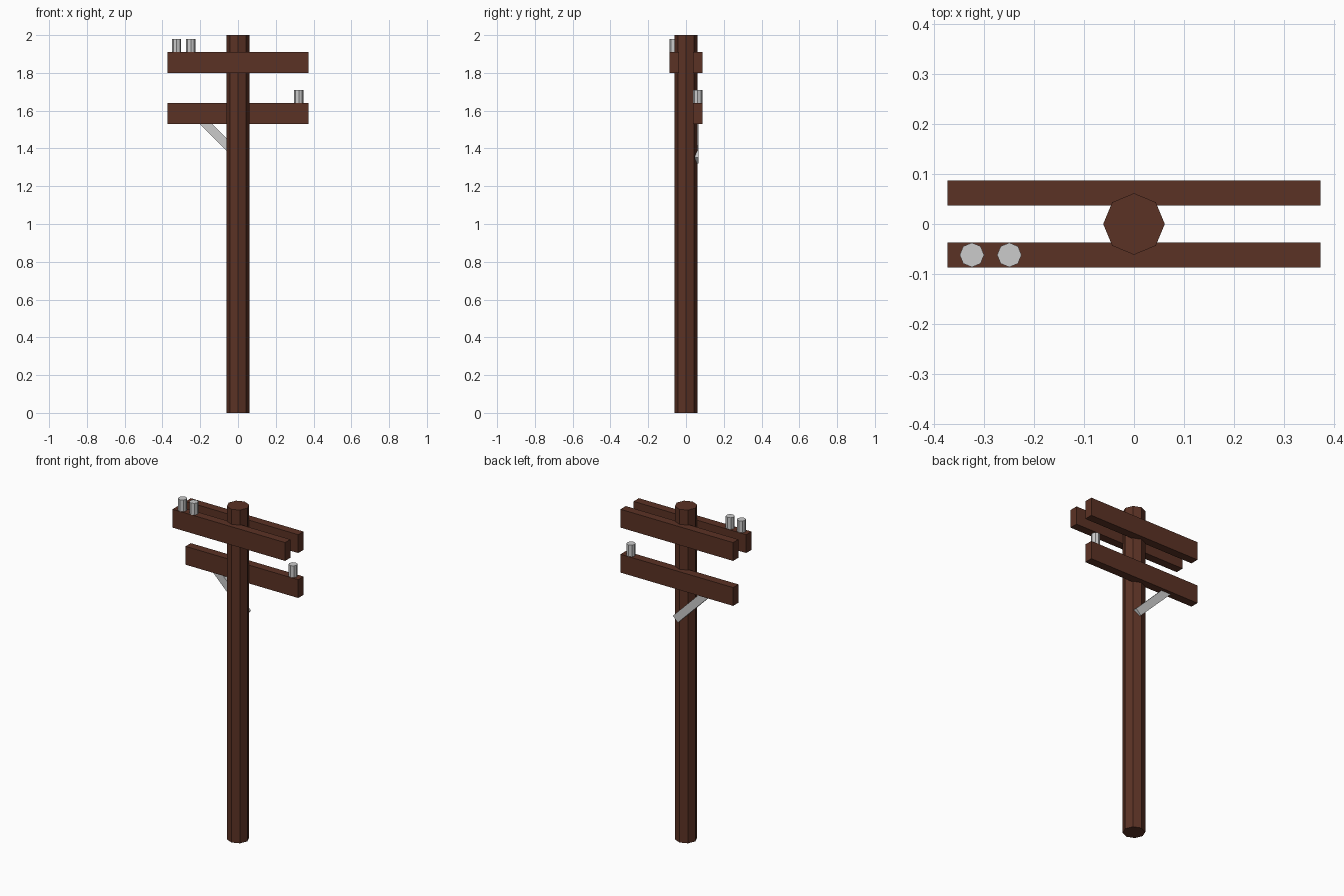
import bpy, math
from mathutils import Vector

if "Cube" in bpy.data.objects:
    bpy.data.objects.remove(bpy.data.objects["Cube"])

wood = bpy.data.materials.new("brown_wood")
wood.diffuse_color = (0.105, 0.032, 0.018, 1)
wood.use_nodes = True
wood.node_tree.nodes["Principled BSDF"].inputs["Base Color"].default_value = wood.diffuse_color


def box(name, center, size, angle=0.0, mat=None):
    bpy.ops.mesh.primitive_cube_add(size=1, location=center, rotation=(0, angle, 0))
    o = bpy.context.object
    o.name = name
    o.scale = size
    if mat:
        o.data.materials.append(mat)


def octagon_post(name, x, y, z0, z1, radius, mat=None):
    bpy.ops.mesh.primitive_cylinder_add(vertices=8, radius=radius, depth=z1 - z0,
                                        location=(x, y, (z0 + z1) / 2))
    o = bpy.context.object
    o.name = name
    if mat:
        o.data.materials.append(mat)


# Pole
octagon_post("pole", 0, 0, 0, 2, 0.0617, wood)

# Crossarms: a pair at the top, one lower at the back
for name, y, z in (("upper_front_arm", -0.062, 1.855),
                   ("upper_back_arm", 0.062, 1.855),
                   ("lower_back_arm", 0.062, 1.585)):
    box(name, (0, y, z), (0.748, 0.05, 0.11), mat=wood)

# Insulators standing on the arms
for i, (x, y, z) in enumerate(((-0.325, -0.062, 1.91),
                               (-0.25, -0.062, 1.91),
                               (0.322, 0.062, 1.64))):
    octagon_post(f"insulator_{i + 1}", x, y, z - 0.01, z + 0.07, 0.0245)

# Diagonal metal brace from the pole to the lower arm
low, high = Vector((0.024, 0.057, 1.336)), Vector((-0.19, 0.057, 1.55))
box("brace", (low + high) / 2, ((high - low).length, 0.02, 0.046), math.radians(45))
